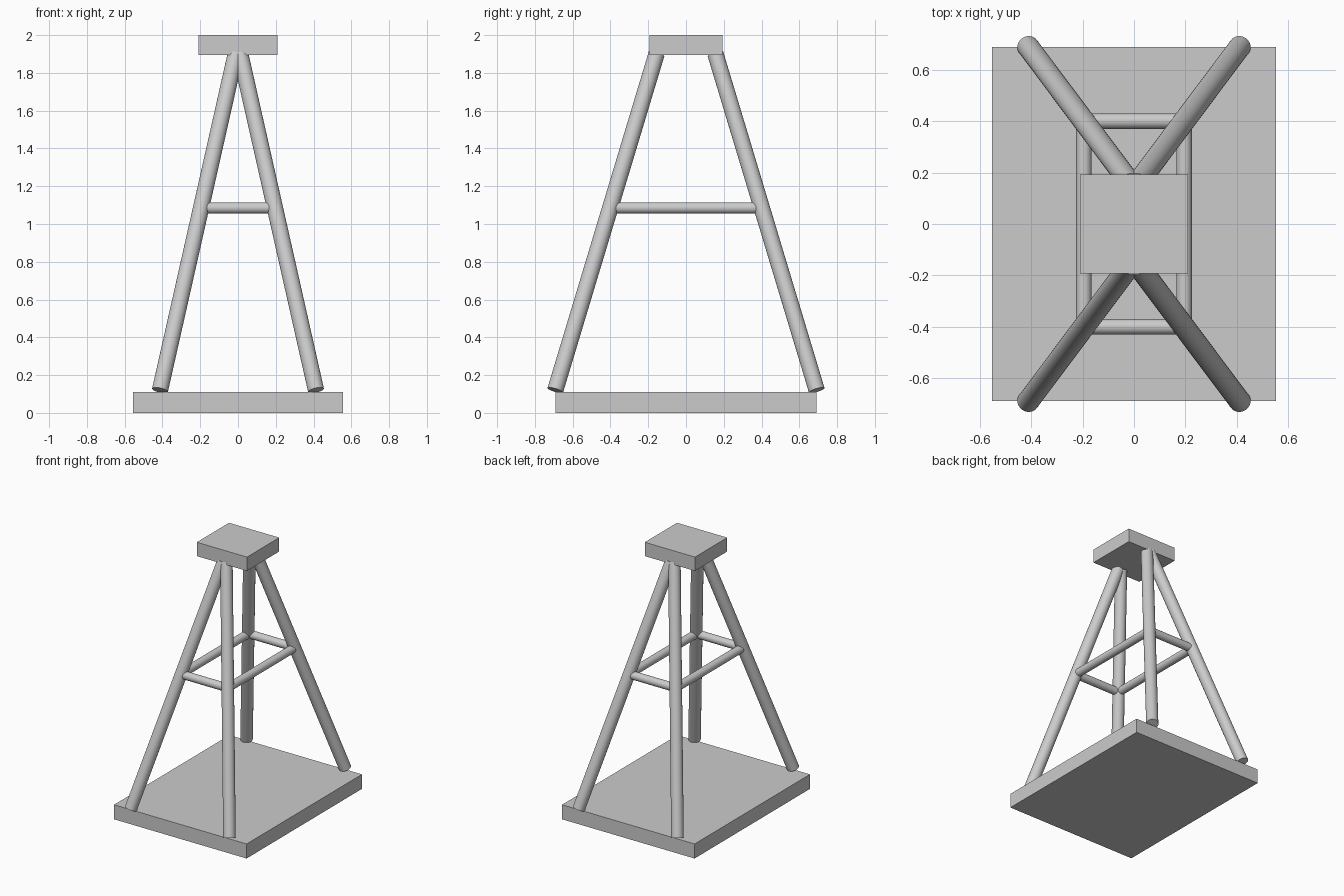
import bpy
import math
from mathutils import Vector

if "Cube" in bpy.data.objects:
    bpy.data.objects.remove(bpy.data.objects["Cube"])


def box(name, size, z0):
    bpy.ops.mesh.primitive_cube_add(size=1, location=(0, 0, z0 + size[2] / 2))
    ob = bpy.context.object
    ob.name = name
    ob.scale = size
    bpy.ops.object.transform_apply(location=False, rotation=False, scale=True)


def rod(name, a, b, radius):
    a, b = Vector(a), Vector(b)
    d = b - a
    bpy.ops.mesh.primitive_cylinder_add(vertices=32, radius=radius, depth=d.length,
                                        location=(a + b) / 2)
    ob = bpy.context.object
    ob.name = name
    ob.rotation_euler = d.to_track_quat('Z', 'Y').to_euler()
    bpy.ops.object.shade_smooth_by_angle(angle=math.radians(40))


# Base slab and top plate
box("base_slab", (1.11, 1.38, 0.11), 0)
box("top_plate", (0.42, 0.386, 0.105), 1.895)

# Four splayed legs
FOOT = Vector((0.413, 0.692, 0.12))
HEAD = Vector((0.012, 0.156, 1.9))
for sx, side in ((-1, "left"), (1, "right")):
    for sy, end in ((-1, "front"), (1, "back")):
        m = Vector((sx, sy, 1))
        rod(f"{end}_{side}_leg", FOOT * m, HEAD * m, 0.043)

# Ring of braces meeting on the leg axes
BZ = 1.085
p = FOOT.lerp(HEAD, (BZ - FOOT.z) / (HEAD.z - FOOT.z))
for s, end, side in ((-1, "front", "left"), (1, "back", "right")):
    rod(f"{end}_brace", (-p.x, s * p.y, BZ), (p.x, s * p.y, BZ), 0.03)
    rod(f"{side}_brace", (s * p.x, -p.y, BZ), (s * p.x, p.y, BZ), 0.03)
